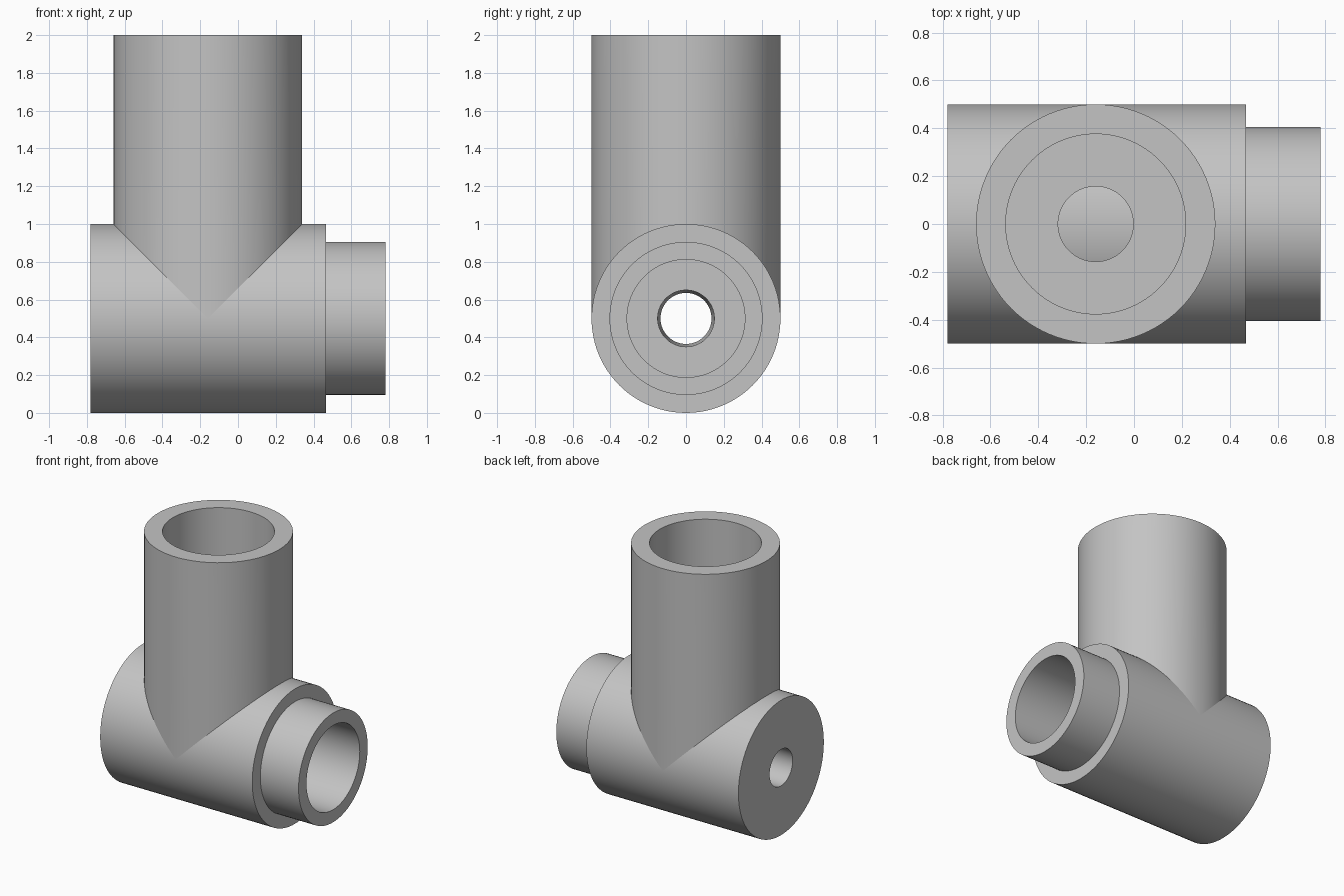
import bpy
import bmesh
import math
from mathutils import Matrix

default_cube = bpy.data.objects.get("Cube")
if default_cube:
    bpy.data.objects.remove(default_cube, do_unlink=True)

SEGMENTS = 96
AXIS_Z = 0.5      # height of the horizontal pipe axis
BRANCH_X = -0.16  # position of the upright branch axis

grey = bpy.data.materials.new("plain grey")
grey.use_nodes = True
grey.diffuse_color = (0.55, 0.55, 0.55, 1)
grey.node_tree.nodes["Principled BSDF"].inputs["Base Color"].default_value = grey.diffuse_color


def revolve(name, profile, matrix, closed, mitre=False):
    """Revolve (radius, height) points; mitre fits the first ring to the pipe."""
    bm = bmesh.new()
    rings = []
    for k, (radius, height) in enumerate(profile):
        ring = []
        for j in range(SEGMENTS):
            angle = math.tau * j / SEGMENTS
            x, y = radius * math.cos(angle), radius * math.sin(angle)
            z = height + abs(x) if mitre and k == 0 else height
            ring.append(bm.verts.new((x, y, z)))
        rings.append(ring)
    count = len(rings)
    for k in range(count if closed else count - 1):
        low, high = rings[k], rings[(k + 1) % count]
        for j in range(SEGMENTS):
            n = (j + 1) % SEGMENTS
            bm.faces.new((low[j], low[n], high[n], high[j]))
    bm.transform(matrix)
    mesh = bpy.data.meshes.new(name)
    bm.to_mesh(mesh)
    bm.free()
    mesh.materials.append(grey)
    obj = bpy.data.objects.new(name, mesh)
    bpy.context.collection.objects.link(obj)
    bpy.ops.object.select_all(action="DESELECT")
    obj.select_set(True)
    bpy.context.view_layer.objects.active = obj
    bpy.ops.object.shade_smooth_by_angle(angle=math.radians(30))
    return obj


# Horizontal pipe: body, stepped spigot, wide socket and tapered through hole
revolve(
    "horizontal_pipe",
    [(0.5, -0.78), (0.5, 0.467), (0.405, 0.467), (0.405, 0.78),
     (0.312, 0.78), (0.312, 0.16), (0.15, 0.16), (0.135, -0.78)],
    Matrix.Translation((0, 0, AXIS_Z)) @ Matrix.Rotation(math.pi / 2, 4, "Y"),
    closed=True,
)

# Upright branch: mitred onto the pipe, with a socket and a smaller hole in its floor
revolve(
    "upright_branch",
    [(0.5, AXIS_Z), (0.5, 2), (0.376, 2), (0.376, 1.38), (0.157, 1.38), (0.157, 0.9)],
    Matrix.Translation((BRANCH_X, 0, 0)),
    closed=False,
    mitre=True,
)
